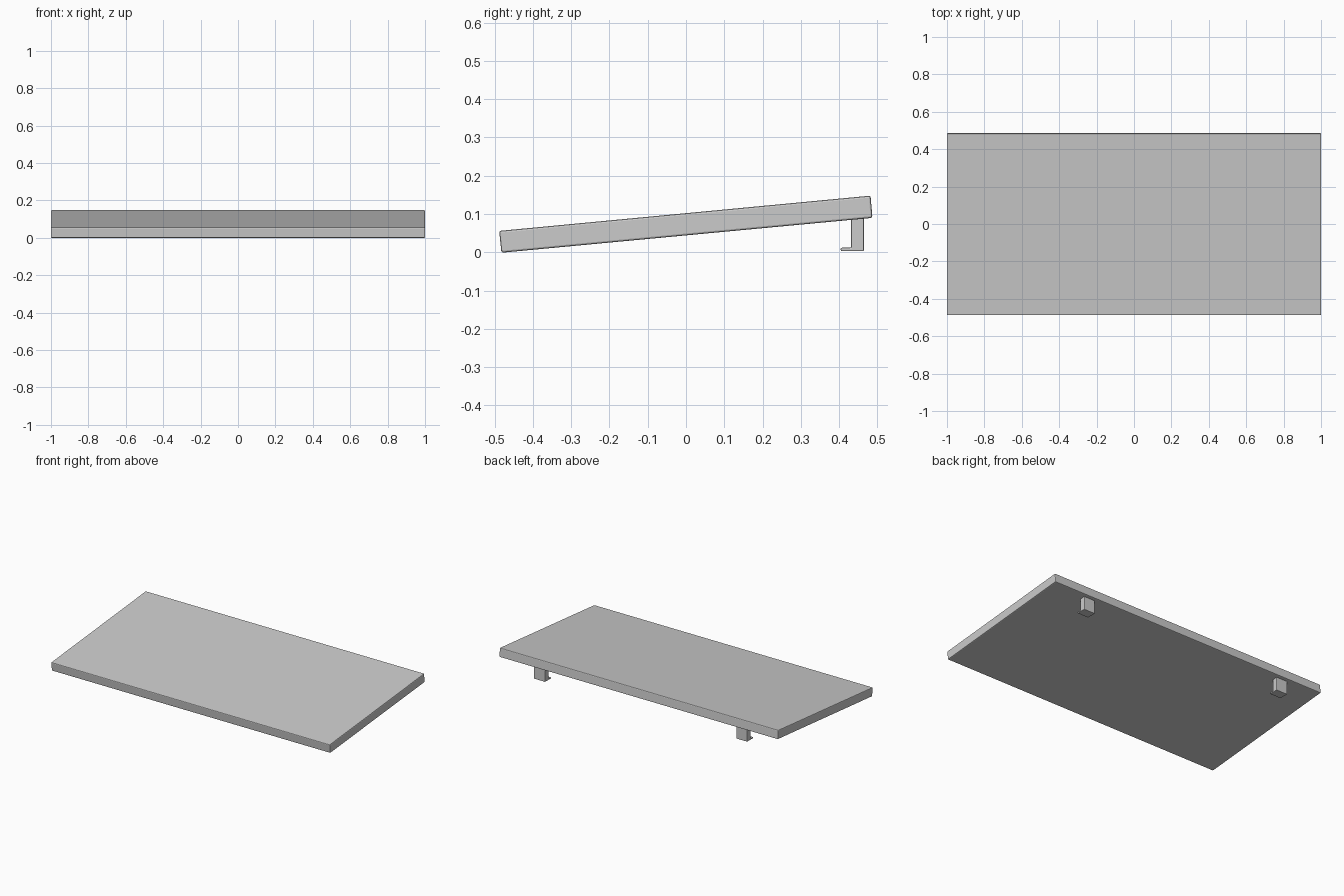
import bpy, bmesh
from mathutils import Vector

if "Cube" in bpy.data.objects:
    bpy.data.objects.remove(bpy.data.objects["Cube"])


def extrude_profile(name, profile, x0, x1, bevel):
    """Extrude a (y, z) side profile along x and chamfer its edges."""
    bm = bmesh.new()
    face = bm.faces.new([bm.verts.new((x0, y, z)) for y, z in profile])
    ext = bmesh.ops.extrude_face_region(bm, geom=[face])
    moved = [g for g in ext["geom"] if isinstance(g, bmesh.types.BMVert)]
    bmesh.ops.translate(bm, verts=moved, vec=Vector((x1 - x0, 0, 0)))
    bmesh.ops.recalc_face_normals(bm, faces=bm.faces)
    mesh = bpy.data.meshes.new(name)
    bm.to_mesh(mesh)
    bm.free()
    obj = bpy.data.objects.new(name, mesh)
    bpy.context.collection.objects.link(obj)
    mod = obj.modifiers.new("edge_chamfer", "BEVEL")
    mod.width = bevel
    mod.segments = 2
    mod.limit_method = "ANGLE"
    return obj


# Tilted slab, front edge resting on the floor
extrude_profile("slab",
                [(-0.482, -0.001), (0.487, 0.090), (0.482, 0.148), (-0.488, 0.056)],
                -1.0, 1.0, 0.005)

# Two L-shaped feet under the back edge, toes pointing forward
foot_profile = [(0.404, 0.003), (0.465, 0.003), (0.465, 0.092),
                (0.431, 0.092), (0.431, 0.012), (0.404, 0.012)]
for side, cx in (("left", -0.725), ("right", 0.725)):
    extrude_profile("foot_" + side, foot_profile, cx - 0.04, cx + 0.04, 0.003)
